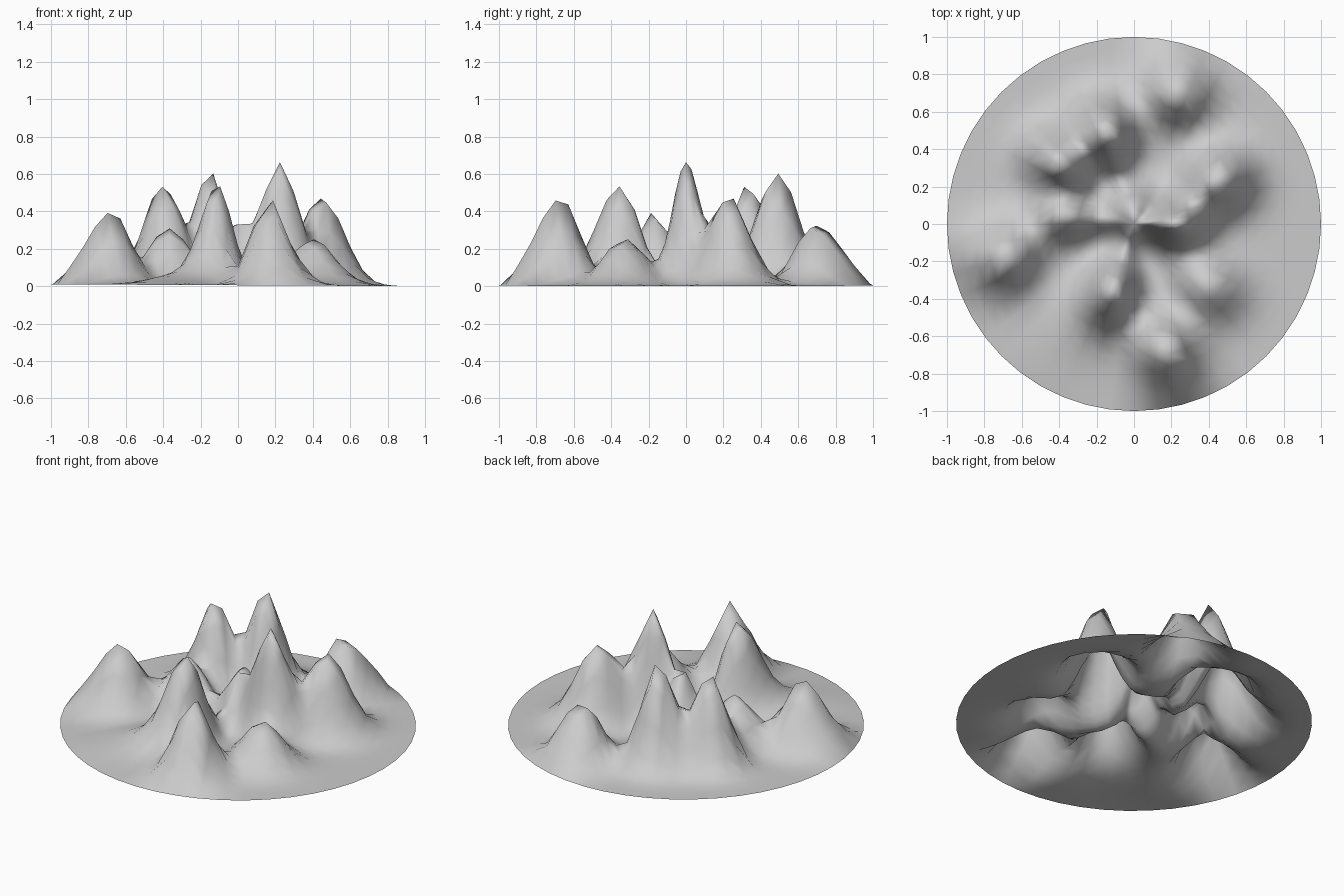
import bpy, bmesh
from math import sin, cos, pi, exp, hypot, atan2

if "Cube" in bpy.data.objects:
    bpy.data.objects.remove(bpy.data.objects["Cube"])

RINGS, SEGMENTS = 14, 48

# Peaks: x, y, height, inner width, outer width, sideways width
PEAKS = [
    (-0.675, -0.17, 0.40, 0.10, 0.14, 0.10),
    (-0.40, 0.335, 0.55, 0.115, 0.115, 0.09),
    (-0.15, 0.49, 0.615, 0.12, 0.115, 0.09),
    (-0.11, -0.35, 0.545, 0.105, 0.125, 0.082),
    (0.22, 0.0, 0.665, 0.08, 0.105, 0.075),
    (0.165, -0.672, 0.475, 0.105, 0.14, 0.092),
    (0.45, 0.23, 0.485, 0.12, 0.12, 0.10),
    (0.40, -0.33, 0.255, 0.13, 0.125, 0.105),
    (0.23, 0.69, 0.355, 0.10, 0.14, 0.10),
    (-0.37, 0.04, 0.31, 0.115, 0.115, 0.08),
    (-0.30, -0.50, 0.11, 0.15, 0.20, 0.14),
]
HUB = (0.0, 0.055, 0.335, 0.09)   # low bump in the middle


def bump(peak, x, y):
    # Bell shape along the radius and around the centre
    px, py, _, w_in, w_out, wt = peak
    d = hypot(px, py)
    dr = hypot(x, y) - d
    turn = (atan2(y, x) - atan2(py, px) + pi) % (2 * pi) - pi
    wide = max(hypot(x, y), d * 0.8) * 0.5 + d * 0.5
    return exp(-0.5 * ((dr / (w_in if dr < 0 else w_out)) ** 2
                       + (turn * wide / wt) ** 2))


amps = [p[2] for p in PEAKS]


def height(x, y):
    z = sum(a * bump(p, x, y) for a, p in zip(amps, PEAKS))
    hx, hy, hz, hw = HUB
    z += hz * exp(-0.5 * ((x - hx) ** 2 + (y - hy) ** 2) / hw ** 2)
    fade = max(0.0, min(1.0, (1 - hypot(x, y)) / 0.07))
    return 0.005 * (1 - x) + z * fade


# Adjust strengths so overlapping peaks still reach their heights
for _ in range(30):
    for i, p in enumerate(PEAKS):
        amps[i] = max(0.0, amps[i] + p[2] - height(p[0], p[1]))

# Round terrain sheet on a polar grid
bm = bmesh.new()
centre = bm.verts.new((0, 0, 0.33))
rings = []
for i in range(1, RINGS + 1):
    r = (i / RINGS) ** 0.97
    ring = []
    for j in range(SEGMENTS):
        t = 2 * pi * j / SEGMENTS
        x, y = r * cos(t), r * sin(t)
        ring.append(bm.verts.new((x, y, height(x, y))))
    rings.append(ring)

for j in range(SEGMENTS):
    k = (j + 1) % SEGMENTS
    bm.faces.new((centre, rings[0][j], rings[0][k]))
    for inner, outer in zip(rings, rings[1:]):
        bm.faces.new((inner[j], outer[j], outer[k], inner[k]))
for f in bm.faces:
    f.smooth = True

mesh = bpy.data.meshes.new("mountain_terrain")
bm.to_mesh(mesh)
bm.free()
bpy.context.collection.objects.link(bpy.data.objects.new("mountain_terrain", mesh))
